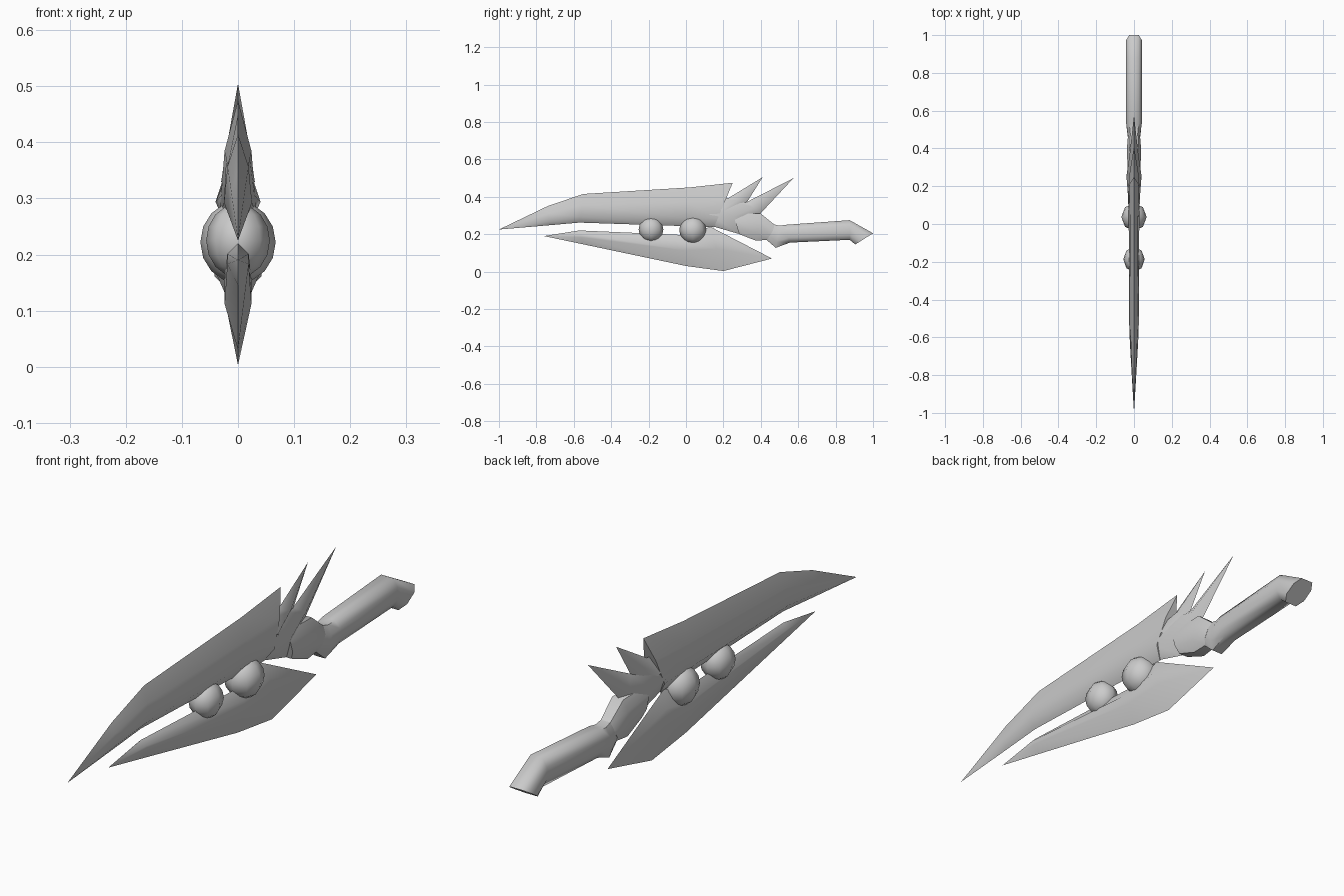
import bpy, bmesh, math

if "Cube" in bpy.data.objects:
    bpy.data.objects.remove(bpy.data.objects["Cube"])

grey = bpy.data.materials.new("steel grey")
grey.diffuse_color = (0.6, 0.6, 0.6, 1)
grey.use_nodes = True
grey.node_tree.nodes["Principled BSDF"].inputs["Base Color"].default_value = grey.diffuse_color


def finish(obj, angle):
    obj.data.materials.append(grey)
    bpy.ops.object.select_all(action='DESELECT')
    obj.select_set(True)
    bpy.context.view_layer.objects.active = obj
    bpy.ops.object.shade_smooth_by_angle(angle=math.radians(angle))


def loft(name, shape, sections, angle=70):
    """Skin mirrored cross-sections. shape: (fraction from top, width fraction);
    each section: (top y, top z, bottom y, bottom z, half width)."""
    ring = list(shape) + [(t, -w) for t, w in reversed(shape) if w > 0]
    bm = bmesh.new()
    rows = []
    for ty, tz, by, bz, hw in sections:
        rows.append([bm.verts.new((w * hw, ty + (by - ty) * t, tz + (bz - tz) * t))
                     for t, w in ring])
    n = len(ring)
    for a, b in zip(rows, rows[1:]):
        for i in range(n):
            j = (i + 1) % n
            bm.faces.new((a[i], a[j], b[j], b[i]))
    for row, sec in ((rows[0], sections[0]), (rows[-1], sections[-1])):
        if sec[4] > 0:
            bm.faces.new(row)
    bmesh.ops.remove_doubles(bm, verts=bm.verts, dist=0.0005)
    bmesh.ops.recalc_face_normals(bm, faces=bm.faces)
    mesh = bpy.data.meshes.new(name)
    bm.to_mesh(mesh)
    bm.free()
    obj = bpy.data.objects.new(name, mesh)
    bpy.context.collection.objects.link(obj)
    finish(obj, angle)


def tip(y, z):
    return (y, z, y, z, 0)


upper_shape = [(0, 0), (0.38, 0.75), (0.8, 1), (1, 0)]
lower_shape = [(0, 0), (0.25, 1), (0.5, 1), (1, 0)]
spike_shape = [(0, 0), (0.5, 1), (1, 0)]
tube_shape = [(0, 0.6), (0.28, 1), (0.72, 1), (1, 0.6)]

# Upper blade with its raked rear edge
loft("upper_blade", upper_shape, [
    tip(-1, 0.225),
    (-0.74, 0.35, -0.73, 0.248, 0.016),
    (-0.55, 0.415, -0.57, 0.262, 0.025),
    (0.02, 0.45, 0.0, 0.243, 0.028),
    (0.25, 0.475, 0.15, 0.237, 0.032)])

# Lower blade
loft("lower_blade", lower_shape, [
    tip(-0.76, 0.19),
    (-0.57, 0.22, -0.55, 0.146, 0.019),
    (0.0, 0.195, 0.0, 0.03, 0.024),
    (0.13, 0.24, 0.2, 0.003, 0.024),
    tip(0.46, 0.07)])

# Swept-back spikes behind the upper blade
loft("middle_spike", spike_shape, [
    (0.12, 0.38, 0.26, 0.28, 0.03),
    (0.23, 0.395, 0.325, 0.37, 0.022),
    tip(0.41, 0.505)])
loft("rear_spike", spike_shape, [
    (0.1, 0.37, 0.15, 0.24, 0.03),
    (0.22, 0.388, 0.288, 0.2, 0.04),
    (0.325, 0.372, 0.40, 0.313, 0.024),
    tip(0.575, 0.5)])

# Guard, joining the spikes to the grip
loft("guard", tube_shape, [
    (0.25, 0.31, 0.285, 0.2, 0.032),
    (0.40, 0.31, 0.375, 0.165, 0.038),
    (0.48, 0.245, 0.435, 0.17, 0.032)], 50)

# Grip with a turned-down pommel
loft("grip", tube_shape, [
    (0.46, 0.255, 0.43, 0.17, 0.03),
    (0.50, 0.245, 0.48, 0.127, 0.036),
    (0.53, 0.25, 0.555, 0.155, 0.042),
    (0.875, 0.275, 0.875, 0.17, 0.042),
    (1.0, 0.205, 0.905, 0.145, 0.042)], 60)

# Round orbs holding the two blades together
for name, y, z, r, sx in (("front_orb", -0.187, 0.225, 0.066, 0.86),
                          ("rear_orb", 0.037, 0.222, 0.073, 0.92)):
    bpy.ops.mesh.primitive_uv_sphere_add(segments=8, ring_count=8, radius=r,
                                         location=(0, y, z))
    orb = bpy.context.object
    orb.name = name
    orb.scale.x = sx
    finish(orb, 70)
